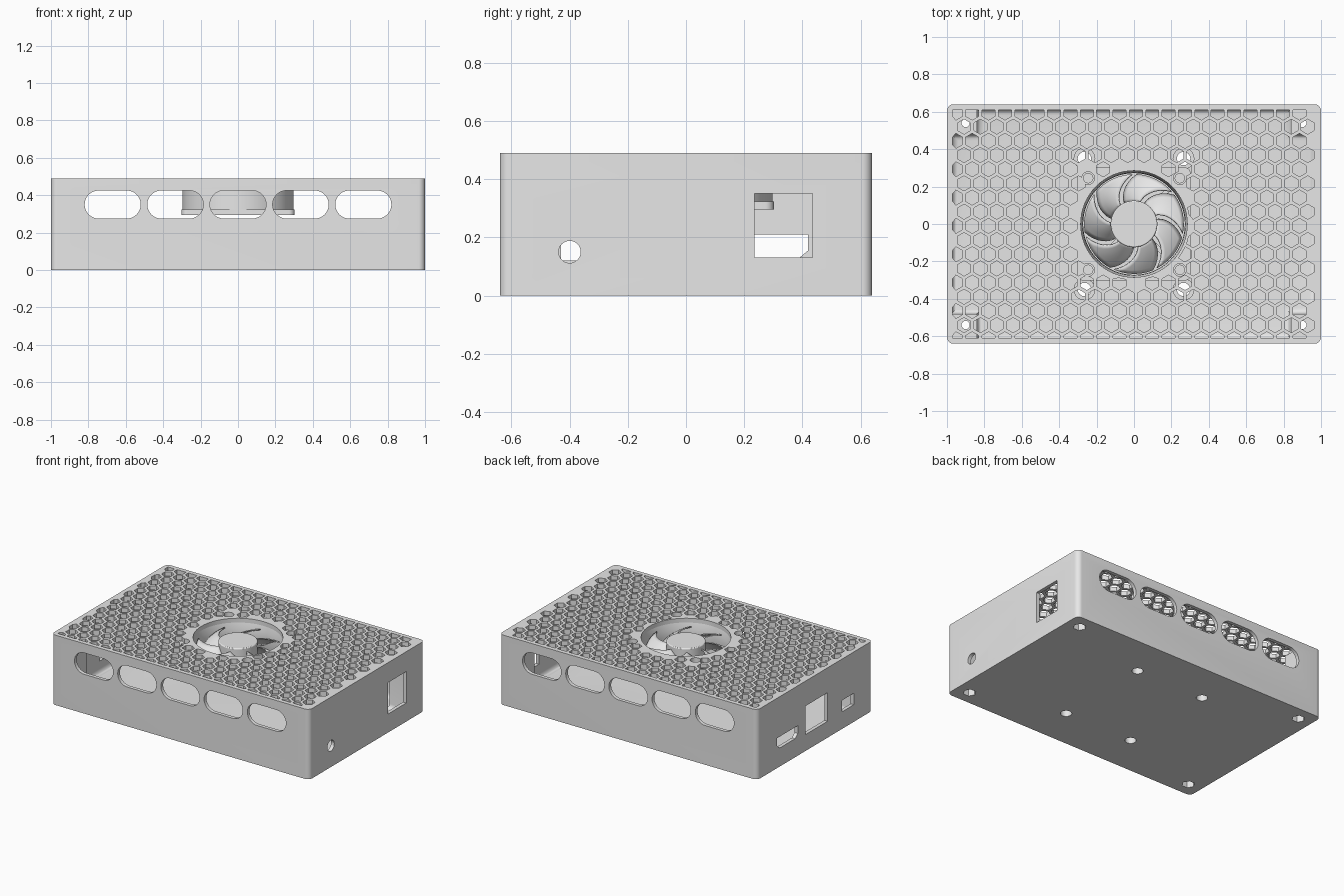
import bpy, bmesh, math
from mathutils import Vector

if "Cube" in bpy.data.objects:
    bpy.data.objects.remove(bpy.data.objects["Cube"], do_unlink=True)

grey = bpy.data.materials.new("light_grey")
grey.use_nodes = True
COLOUR = (0.8, 0.8, 0.8, 1)
grey.diffuse_color = COLOUR
grey.node_tree.nodes["Principled BSDF"].inputs["Base Color"].default_value = COLOUR

TOP, LID, W, D = 0.49, 0.46, 1.0, 0.64
SIGNS = [(sx, sy) for sx in (-1, 1) for sy in (-1, 1)]


def finish(name, bm):
    bmesh.ops.recalc_face_normals(bm, faces=bm.faces)
    mesh = bpy.data.meshes.new(name)
    bm.to_mesh(mesh)
    bm.free()
    mesh.materials.append(grey)
    obj = bpy.data.objects.new(name, mesh)
    bpy.context.collection.objects.link(obj)
    return obj


def activate(obj):
    bpy.ops.object.select_all(action='DESELECT')
    obj.select_set(True)
    bpy.context.view_layer.objects.active = obj


def smooth(obj):
    activate(obj)
    bpy.ops.object.shade_smooth_by_angle(angle=math.radians(35))


def ngon(r, n=32, cx=0, cy=0, turn=0.0):
    return [(cx + r * math.cos(turn + math.tau * i / n),
             cy + r * math.sin(turn + math.tau * i / n)) for i in range(n)]


def rounded(hw, hh, r, cx=0, cy=0, n=8):
    pts = []
    for q, (sx, sy) in enumerate([(1, 1), (-1, 1), (-1, -1), (1, -1)]):
        for i in range(n + 1):
            a = math.pi / 2 * (q + i / n)
            pts.append((cx + sx * (hw - r) + r * math.cos(a),
                        cy + sy * (hh - r) + r * math.sin(a)))
    return pts


def box(u0, u1, v0, v1):
    return [(u0, v0), (u1, v0), (u1, v1), (u0, v1)]


def prisms(name, outlines, lo, hi, axis='z'):
    """Extrude flat outlines along an axis, all in one object."""
    place = {'x': lambda u, v, w: (w, u, v),
             'y': lambda u, v, w: (u, w, v),
             'z': lambda u, v, w: (u, v, w)}[axis]
    bm = bmesh.new()
    for pts in outlines:
        a = [bm.verts.new(place(u, v, lo)) for u, v in pts]
        b = [bm.verts.new(place(u, v, hi)) for u, v in pts]
        bm.faces.new(a)
        bm.faces.new(b[::-1])
        for i in range(len(pts)):
            j = (i + 1) % len(pts)
            bm.faces.new((a[i], a[j], b[j], b[i]))
    return finish(name, bm)


def cut(obj, cutter):
    cutter.hide_render = True
    mod = obj.modifiers.new("cut", 'BOOLEAN')
    mod.operation, mod.solver, mod.object = 'DIFFERENCE', 'EXACT', cutter
    activate(obj)
    bpy.ops.object.modifier_apply(modifier=mod.name)
    bpy.data.objects.remove(cutter, do_unlink=True)


def lathe(name, profile, cx=0, cy=0, n=64):
    """Revolve a closed (radius, height) loop into a ring."""
    bm = bmesh.new()
    rings = [[bm.verts.new((cx + r * math.cos(math.tau * i / n),
                            cy + r * math.sin(math.tau * i / n), z))
              for r, z in profile] for i in range(n)]
    m = len(profile)
    for i in range(n):
        a, b = rings[i], rings[(i + 1) % n]
        for k in range(m):
            bm.faces.new((a[k], b[k], b[(k + 1) % m], a[(k + 1) % m]))
    obj = finish(name, bm)
    smooth(obj)
    return obj


def cavity(hx, hy):
    """Hollow with rounded edges along the floor."""
    obj = prisms("cavity_cutter", [box(-hx, hx, -hy, hy)], 0.03, 0.6)
    bm = bmesh.new()
    bm.from_mesh(obj.data)
    low = [e for e in bm.edges if all(v.co.z < 0.1 for v in e.verts)]
    bmesh.ops.bevel(bm, geom=low, offset=0.035, segments=4, profile=0.5, affect='EDGES')
    bm.to_mesh(obj.data)
    bm.free()
    return obj


# Case: floor, walls and four solid corner posts
case = prisms("case", [rounded(W, D, 0.035)], 0, LID)
cut(case, cavity(0.975, 0.48))
cut(case, cavity(0.84, 0.615))

# Vent slots through the front and back walls
slots = [rounded(0.15, 0.075, 0.0749, 0.335 * i, 0.35) for i in range(-2, 3)]
cut(case, prisms("slot_cutter", slots, -0.8, 0.8, 'y'))

# Openings in the left wall: round socket and tall window
cut(case, prisms("left_cutter", [ngon(0.038, 32, -0.4, 0.15),
                                 box(0.235, 0.435, 0.13, 0.35)], 0.9, 1.1, 'x'))

# Openings in the right wall: chamfered port, square window, small port
port = [(0.22, 0.13), (0.39, 0.13), (0.42, 0.155), (0.42, 0.21), (0.19, 0.21), (0.19, 0.155)]
cut(case, prisms("right_cutter", [port, box(-0.14, 0.105, 0.115, 0.315),
                                  box(-0.43, -0.3, 0.12, 0.2)], -1.1, -0.9, 'x'))

# Screw holes and nut pockets in the underside
cut(case, prisms("pocket_cutter", [ngon(0.042, 6, 0.9 * x, 0.54 * y) for x, y in SIGNS], -0.1, 0.06))
cut(case, prisms("shaft_cutter", [ngon(0.022, 20, 0.9 * x, 0.54 * y) for x, y in SIGNS], -0.1, 0.6))
cut(case, prisms("floor_cutter", [ngon(0.036, 24, 0.265 * x, 0.35 * y) for x, y in SIGNS], -0.1, 0.1))
smooth(case)

for x, y in SIGNS:
    lathe("standoff", [(0.036, 0.02), (0.058, 0.02), (0.058, 0.09), (0.036, 0.09)],
          0.265 * x, 0.35 * y, 24)

# Lid with honeycomb grille, fan opening and fan screw holes
PITCH, RIM, EX, EY = 0.0875, 0.3, 0.97, 0.61
screws = [(0.245 * x, 0.245 * y) for x, y in SIGNS]
cells = []
for row in range(17):
    cy = 0.596 - row * PITCH * math.sqrt(3) / 2
    for col in range(-12, 13):
        cx = (col + 0.5 * (row % 2)) * PITCH + 0.01
        near = any(math.hypot(cx - x, cy - y) < 0.05 for x, y in screws)
        if abs(cx) > EX or abs(cy) > EY + 0.008 or math.hypot(cx, cy) < RIM + 0.015 or near:
            continue
        pts = []
        for u, v in ngon(0.04, 6, cx, cy, math.pi / 6):
            push = max(1, RIM / math.hypot(u, v))
            pts.append((max(-EX, min(EX, u * push)), max(-EY, min(EY, v * push))))
        cells.append(pts)
lid = prisms("lid", [rounded(W, D, 0.035)], LID, TOP)
cut(lid, prisms("grille_cutter", cells, 0.4, 0.6))
cut(lid, prisms("opening_cutter", [ngon(0.285, 64)], 0.4, 0.6))
cut(lid, prisms("lid_screw_cutter", [ngon(0.034, 24, x, y) for x, y in screws], 0.4, 0.6))
smooth(lid)

# Fan housing: flared duct between two square flanges
lathe("fan_duct", [(0.28, 0.295), (0.298, 0.295), (0.298, LID), (0.285, LID),
                   (0.275, 0.42), (0.272, 0.38), (0.274, 0.33)])
for z in (0.295, 0.43):
    flange = prisms("fan_flange", [rounded(0.302, 0.302, 0.03)], z, z + 0.029)
    cut(flange, prisms("bore_cutter", [ngon(0.29, 64)], 0.2, 0.6))
    cut(flange, prisms("flange_screw_cutter", [ngon(0.025, 20, x, y) for x, y in screws], 0.2, 0.6))
    smooth(flange)

# Fan motor, struts and hub
smooth(prisms("fan_motor", [ngon(0.12, 48)], 0.295, 0.325))
for k in range(4):
    strut = prisms("fan_strut", [box(0.11, 0.285, -0.012, 0.012)], 0.297, 0.312)
    strut.rotation_euler.z = math.pi / 4 + k * math.pi / 2
hub = prisms("fan_hub", [ngon(0.125, 48)], 0.335, 0.468)
bevel = hub.modifiers.new("rim", 'BEVEL')
bevel.width, bevel.segments = 0.006, 2
smooth(hub)

# Seven swept blades
for k in range(7):
    bm = bmesh.new()
    grid = []
    for i in range(9):
        t = i / 8
        r = 0.118 + 0.147 * t
        start = math.radians(126 - 34 * t ** 1.4) + k * math.tau / 7
        span = math.radians(40 + 6 * t)
        line = []
        for j in range(7):
            s = j / 6
            a = start + span * s
            z = 0.44 - 0.1 * s + 0.012 * math.sin(math.pi * s)
            line.append(bm.verts.new(Vector((r * math.cos(a), r * math.sin(a), z))))
        grid.append(line)
    for i in range(8):
        for j in range(6):
            bm.faces.new((grid[i][j], grid[i + 1][j], grid[i + 1][j + 1], grid[i][j + 1]))
    blade = finish("fan_blade", bm)
    solid = blade.modifiers.new("thickness", 'SOLIDIFY')
    solid.thickness, solid.offset = 0.008, 0
    smooth(blade)
